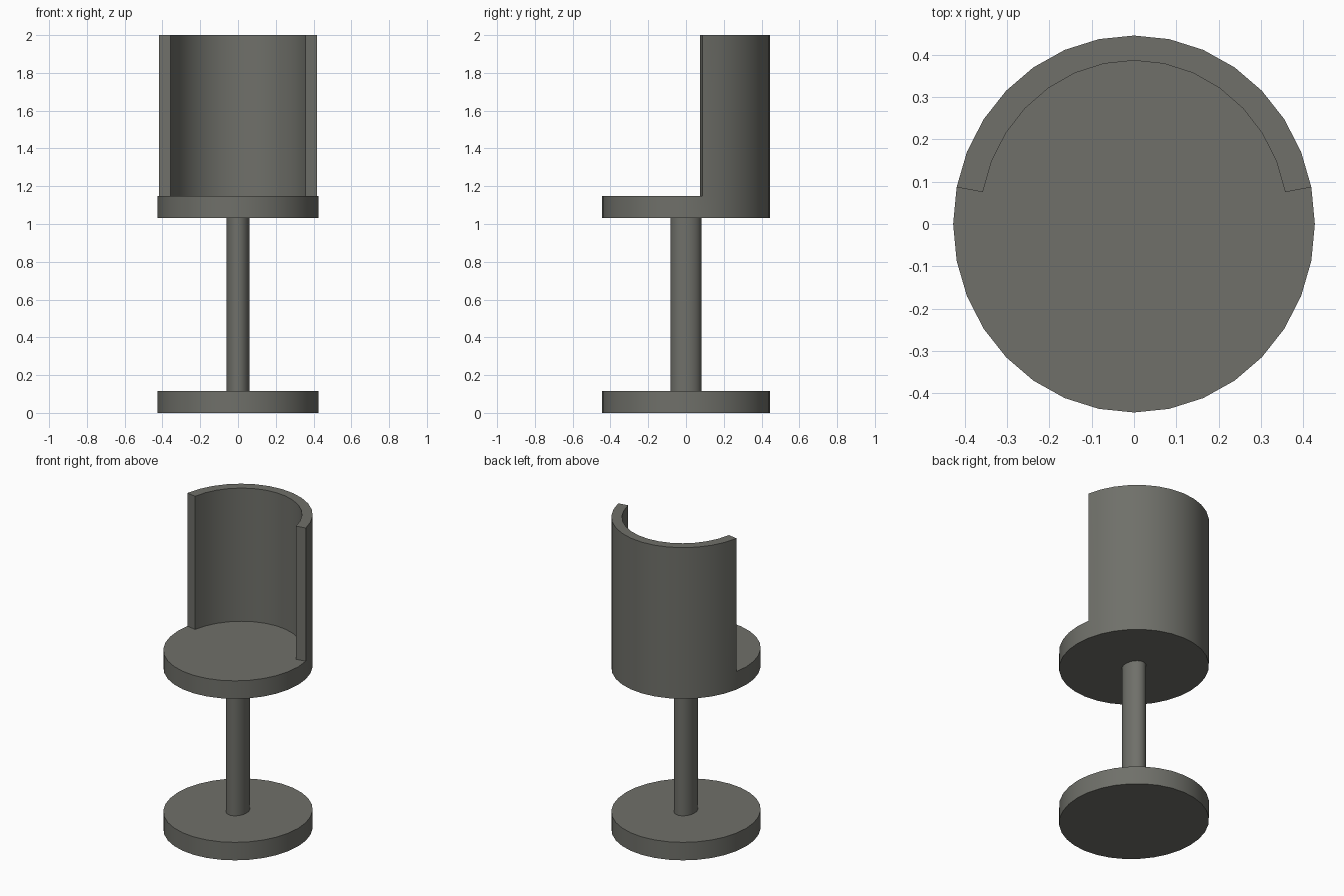
import bpy, bmesh, math

if "Cube" in bpy.data.objects:
    bpy.data.objects.remove(bpy.data.objects["Cube"])

SIDES = 32
RX, RY = 0.427, 0.445          # seat and base radii
IX, IY = 0.364, 0.386          # inner radii of the backrest

mat = bpy.data.materials.new("warm grey")
mat.diffuse_color = (0.16, 0.162, 0.143, 1)
mat.use_nodes = True
mat.node_tree.nodes["Principled BSDF"].inputs["Base Color"].default_value = mat.diffuse_color


def ring(bm, rx, ry, z, count=SIDES):
    """Ellipse of vertices, starting on +x and going anticlockwise."""
    step = 2 * math.pi / SIDES
    return [bm.verts.new((rx * math.cos(i * step), ry * math.sin(i * step), z))
            for i in range(count)]


def walls(bm, low, high):
    n = len(low)
    for i in range(n):
        j = (i + 1) % n
        bm.faces.new((low[i], low[j], high[j], high[i]))


def finish(bm, name):
    bmesh.ops.recalc_face_normals(bm, faces=bm.faces)
    mesh = bpy.data.meshes.new(name)
    bm.to_mesh(mesh)
    bm.free()
    mesh.materials.append(mat)
    ob = bpy.data.objects.new(name, mesh)
    bpy.context.collection.objects.link(ob)
    bpy.ops.object.select_all(action='DESELECT')
    ob.select_set(True)
    bpy.context.view_layer.objects.active = ob
    bpy.ops.object.shade_smooth_by_angle(angle=math.radians(30))
    return ob


def disc(name, rx, ry, z0, z1):
    bm = bmesh.new()
    low, high = ring(bm, rx, ry, z0), ring(bm, rx, ry, z1)
    walls(bm, low, high)
    bm.faces.new(low)
    bm.faces.new(high)
    return finish(bm, name)


# Base plate and post
disc("base", RX, RY, 0.0, 0.115)
disc("post", 0.062, 0.081, 0.115, 1.033)

# Seat with the curved backrest raised from its rim
bm = bmesh.new()
low, high = ring(bm, RX, RY, 1.033), ring(bm, RX, RY, 1.148)
inner = ring(bm, IX, IY, 1.148, SIDES // 2)
walls(bm, low, high)
bm.faces.new(low)
first, last = 1, SIDES // 2 - 1
rim = [bm.faces.new((high[i], high[i + 1], inner[i + 1], inner[i]))
       for i in range(first, last)]
# open seat surface: inside edge of the backrest, then round the front
bm.faces.new(inner[first:last + 1] + high[last:] + high[:first + 1])
bm.verts.remove(inner[0])
bmesh.ops.recalc_face_normals(bm, faces=bm.faces)
up = bmesh.ops.extrude_face_region(bm, geom=rim)
for v in up["geom"]:
    if isinstance(v, bmesh.types.BMVert):
        v.co.z = 2.0
# remove any old rim faces left inside the wall
bmesh.ops.delete(bm, geom=[f for f in rim if f.is_valid], context='FACES_ONLY')
finish(bm, "seat_and_backrest")
